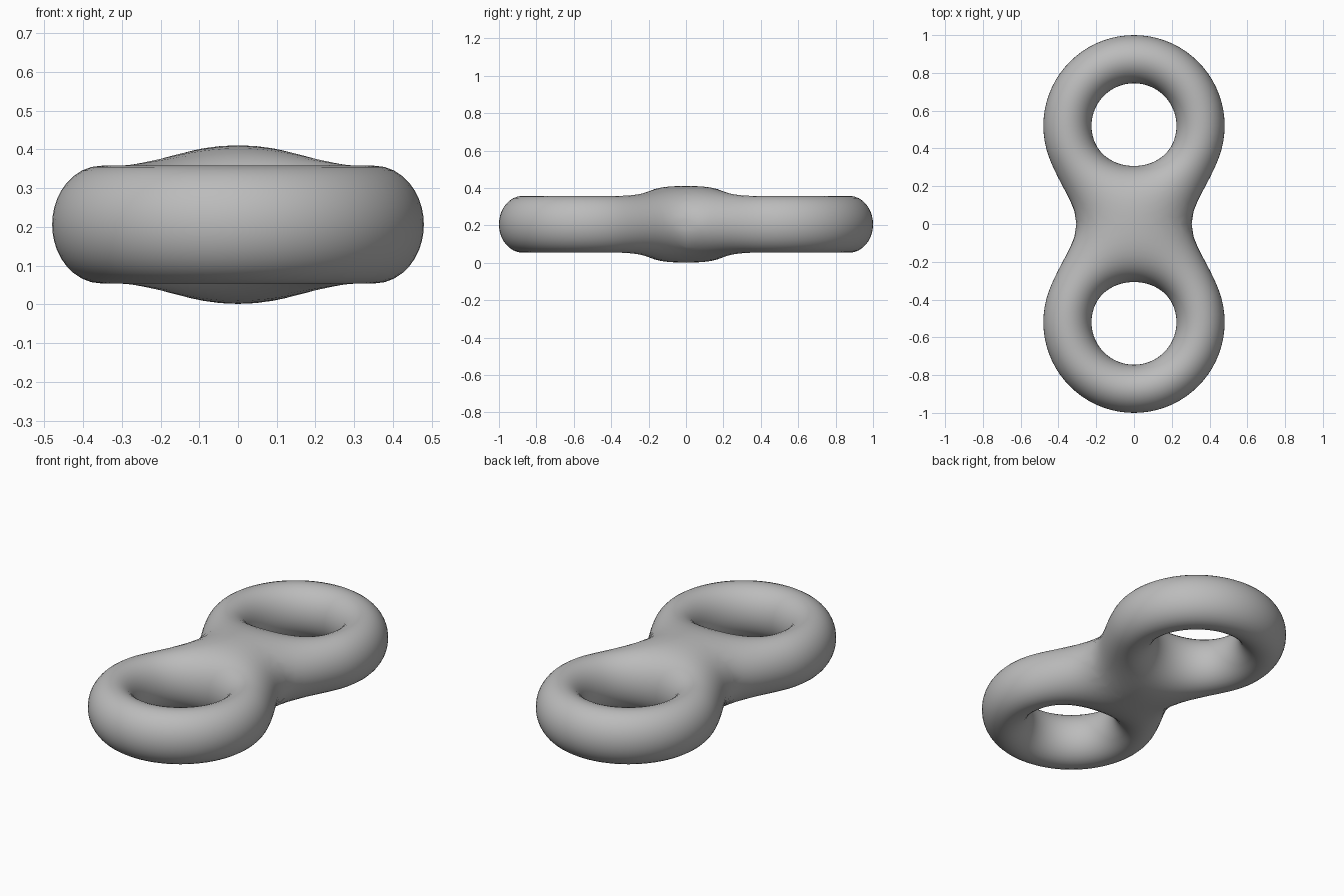
import bpy, bmesh, math

if "Cube" in bpy.data.objects:
    bpy.data.objects.remove(bpy.data.objects["Cube"])

CY, R = 0.52, 0.3525        # ring centre offset and core radius
A, B = 0.1275, 0.152        # tube half width and half height
BLEND = 3.84                # softness of the join between the rings
Z0 = 0.206                  # mid height
N_RING, N_TUBE = 72, 36


def ring_field(x, y, z, cy):
    rho = math.hypot(x, y - cy)
    return math.hypot((rho - R) / A, z / B) - 1


def field(x, y, z):
    a, b = ring_field(x, y, z, CY), ring_field(x, y, z, -CY)
    h = max(BLEND - abs(a - b), 0) / BLEND
    return min(a, b) - h * h * BLEND / 4


def surface_point(theta, phi):
    """Walk outward from the ring's core circle to the blended surface."""
    c, s = math.cos(theta), math.sin(theta)

    def at(t):
        r = R + t * math.cos(phi)
        return r * c, CY + r * s, t * math.sin(phi)

    t = 0.05
    while field(*at(t)) < 0 and t < 0.7:
        t += 0.01
    lo, hi = t - 0.01, t
    for _ in range(10):
        mid = (lo + hi) / 2
        if field(*at(mid)) < 0:
            lo = mid
        else:
            hi = mid
    x, y, z = at(hi)
    z *= 1 - 0.073 * math.exp(-(y / 0.27) ** 4)   # flatten the central swelling
    return x, y, z + Z0


# Back ring, wrapped as a closed tube
bm = bmesh.new()
grid = [[bm.verts.new(surface_point(2 * math.pi * i / N_RING, 2 * math.pi * j / N_TUBE))
         for j in range(N_TUBE)] for i in range(N_RING)]
for i in range(N_RING):
    for j in range(N_TUBE):
        k, l = (i + 1) % N_RING, (j + 1) % N_TUBE
        bm.faces.new((grid[i][j], grid[k][j], grid[k][l], grid[i][l])).smooth = True
bmesh.ops.recalc_face_normals(bm, faces=bm.faces)

# Cut at the waist so that the mirrored half joins on
bmesh.ops.bisect_plane(bm, geom=bm.verts[:] + bm.edges[:] + bm.faces[:], dist=1e-5,
                       plane_co=(0, 0, 0), plane_no=(0, 1, 0), clear_inner=True)
mesh = bpy.data.meshes.new("double_ring")
bm.to_mesh(mesh)
bm.free()
body = bpy.data.objects.new("double_ring", mesh)
bpy.context.collection.objects.link(body)

mirror = body.modifiers.new("front_ring", 'MIRROR')
mirror.use_axis = (False, True, False)
mirror.use_mirror_merge = True
mirror.merge_threshold = 0.001

grey = bpy.data.materials.new("grey")
grey.diffuse_color = (0.5, 0.5, 0.5, 1)
grey.use_nodes = True
grey.node_tree.nodes["Principled BSDF"].inputs["Base Color"].default_value = grey.diffuse_color
mesh.materials.append(grey)
